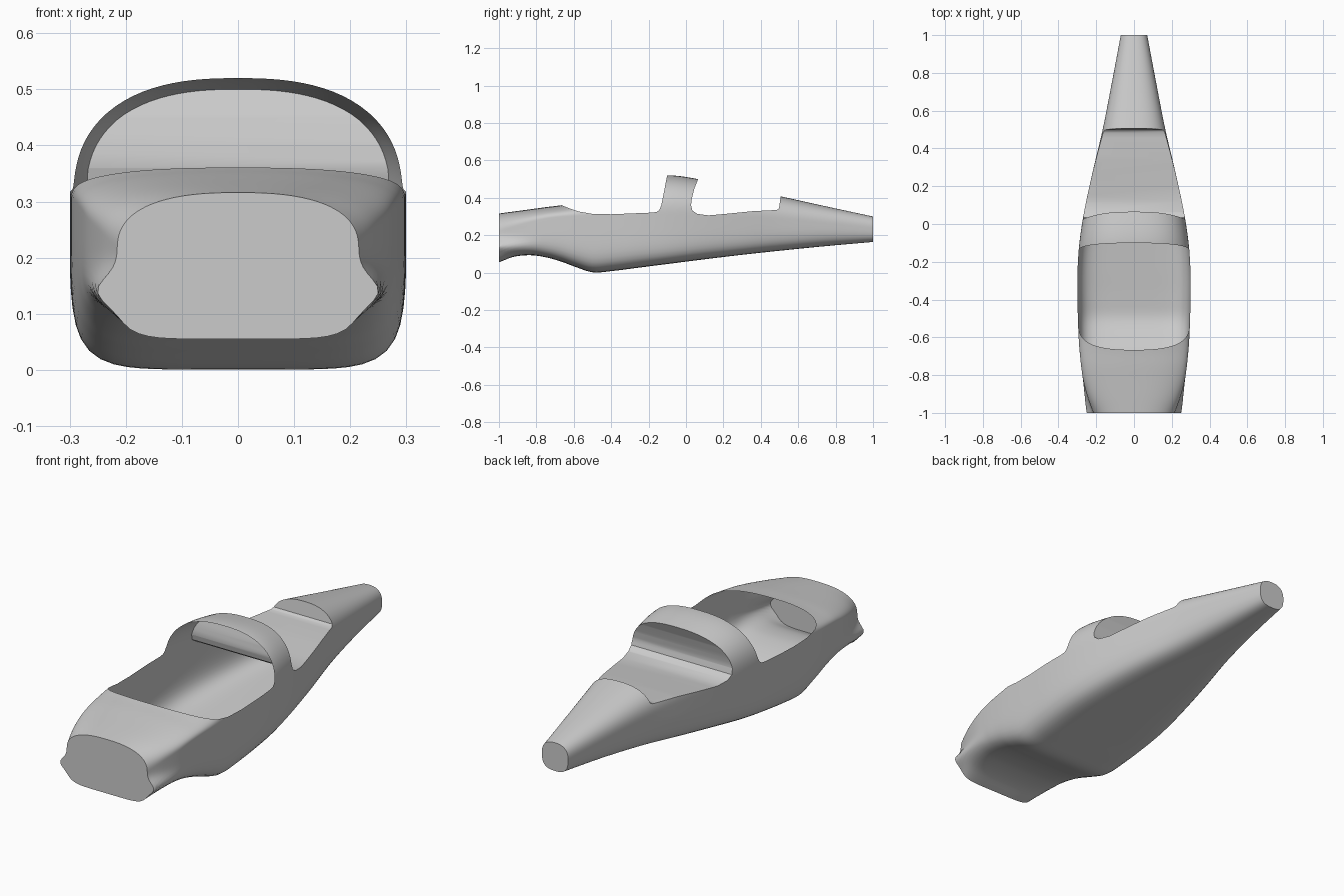
import bpy, bmesh, math

if "Cube" in bpy.data.objects:
    bpy.data.objects.remove(bpy.data.objects["Cube"])

# Stations along the body: y, half width, bottom z, shoulder z, top z, bottom squareness, side bulge
STATIONS = [
    (-1.00, .215, .055, .215, .316, 6.0, .036),
    (-.92, .244, .085, .245, .327, 6.0, .020),
    (-.83, .268, .093, .270, .339, 6.0, .006),
    (-.75, .280, .082, .288, .350, 6.0, .000),
    (-.67, .288, .060, .298, .360, 6.0, .000),
    (-.60, .293, .034, .302, .374, 6.0, .000),
    (-.50, .297, .002, .306, .410, 6.0, .000),
    (-.40, .299, .008, .308, .447, 6.0, .000),
    (-.25, .299, .027, .310, .492, 6.0, .000),
    (-.10, .289, .046, .310, .520, 6.0, .000),
    (.065, .264, .067, .305, .500, 5.5, .000),
    (.28, .218, .093, .298, .455, 5.0, .000),
    (.50, .166, .117, .285, .409, 4.0, .000),
    (.75, .117, .142, .262, .354, 3.2, .000),
    (1.00, .070, .164, .235, .300, 2.8, .000)]
QUAD = 24  # points per quarter section
SUB = 5    # rings per station gap


def slope(i, k):
    a, b = STATIONS[max(i - 1, 0)], STATIONS[min(i + 1, len(STATIONS) - 1)]
    return (b[k] - a[k]) / (b[0] - a[0])


def station(i, t):
    p, q = STATIONS[i], STATIONS[i + 1]
    d = q[0] - p[0]
    out = [p[0] + d * t]
    for k in range(1, 7):
        out.append((2*t**3 - 3*t**2 + 1) * p[k] + (t**3 - 2*t**2 + t) * d * slope(i, k)
                   + (3*t**2 - 2*t**3) * q[k] + (t**3 - t**2) * d * slope(i + 1, k))
    return out


def section(y, w, zb, zs, zt, nb, bulge):
    pts = []
    for j in range(4 * QUAD):
        a = 2 * math.pi * j / (4 * QUAD)
        c, s = math.cos(a), math.sin(a)
        n = 2.5 if s > 0 else nb
        r = (abs(c)**n + abs(s)**n) ** (-1 / n)
        z = zs + r * s * ((zt - zs) if s > 0 else (zs - zb))
        x = r * c
        x += math.copysign(bulge / w * math.exp(-((z - .14) / .035)**2) * abs(x)**4, c)
        pts.append((x * w, y, z))
    return pts


def make_object(name, bm):
    bmesh.ops.recalc_face_normals(bm, faces=bm.faces)
    me = bpy.data.meshes.new(name)
    bm.to_mesh(me)
    bm.free()
    ob = bpy.data.objects.new(name, me)
    bpy.context.collection.objects.link(ob)
    return ob


def cut(body, profile):
    """Cut away a prism whose outline is given in the side view."""
    bm = bmesh.new()
    face = bm.faces.new([bm.verts.new((-.6, y, z)) for y, z in profile])
    res = bmesh.ops.extrude_face_region(bm, geom=[face])
    for v in res["geom"]:
        if isinstance(v, bmesh.types.BMVert):
            v.co.x = .6
    cutter = make_object("cutter", bm)
    cutter.hide_render = True
    mod = body.modifiers.new("cut", 'BOOLEAN')
    mod.operation, mod.solver, mod.object = 'DIFFERENCE', 'EXACT', cutter
    bpy.context.view_layer.objects.active = body
    bpy.ops.object.modifier_apply(modifier=mod.name)
    bpy.data.objects.remove(cutter)


def near_line(y, z, line):
    for (ay, az), (by, bz) in zip(line, line[1:]):
        dy, dz = by - ay, bz - az
        t = max(0, min(1, ((y - ay) * dy + (z - az) * dz) / (dy * dy + dz * dz)))
        if math.hypot(y - ay - t * dy, z - az - t * dz) < 2e-4:
            return True
    return False


# Full fuselage skin, lofted through the sections
bm = bmesh.new()
rings = []
for i in range(len(STATIONS) - 1):
    last = i == len(STATIONS) - 2
    for k in range(SUB + (1 if last else 0)):
        rings.append([bm.verts.new(p) for p in section(*station(i, k / SUB))])
for a, b in zip(rings, rings[1:]):
    for j in range(4 * QUAD):
        m = (j + 1) % (4 * QUAD)
        bm.faces.new((a[j], a[m], b[m], b[j]))
bm.faces.new(rings[0])
bm.faces.new(rings[-1])
fuselage = make_object("fuselage", bm)

# Scooped deck between the hoop and the tail step
cut(fuselage, [(.08, .7), (.068, .53), (.065, .50), (.045, .45), (.032, .40), (.027, .36),
               (.034, .332), (.06, .314), (.12, .306), (.2, .313), (.35, .328), (.485, .335),
               (.497, .343), (.508, .42), (.51, .7)])

# Cockpit opening in front of the hoop
rim = [(-.69, .37), (-.63, .346), (-.57, .326), (-.50, .314), (-.40, .312), (-.18, .321),
       (-.155, .325), (-.142, .336), (-.132, .36), (-.118, .43), (-.1, .525)]
cut(fuselage, [(-.7, .7)] + rim + [(-.098, .7)])

# Remove the lid left by the cut so the cockpit is an open shell
bm = bmesh.new()
bm.from_mesh(fuselage.data)
bm.normal_update()
lid = [f for f in bm.faces if abs(f.normal.x) < .02
       and all(near_line(v.co.y, v.co.z, rim) for v in f.verts)]
bmesh.ops.delete(bm, geom=lid, context='FACES')
bm.to_mesh(fuselage.data)
bm.free()

bpy.ops.object.select_all(action='DESELECT')
fuselage.select_set(True)
bpy.context.view_layer.objects.active = fuselage
bpy.ops.object.shade_smooth_by_angle(angle=math.radians(35))
